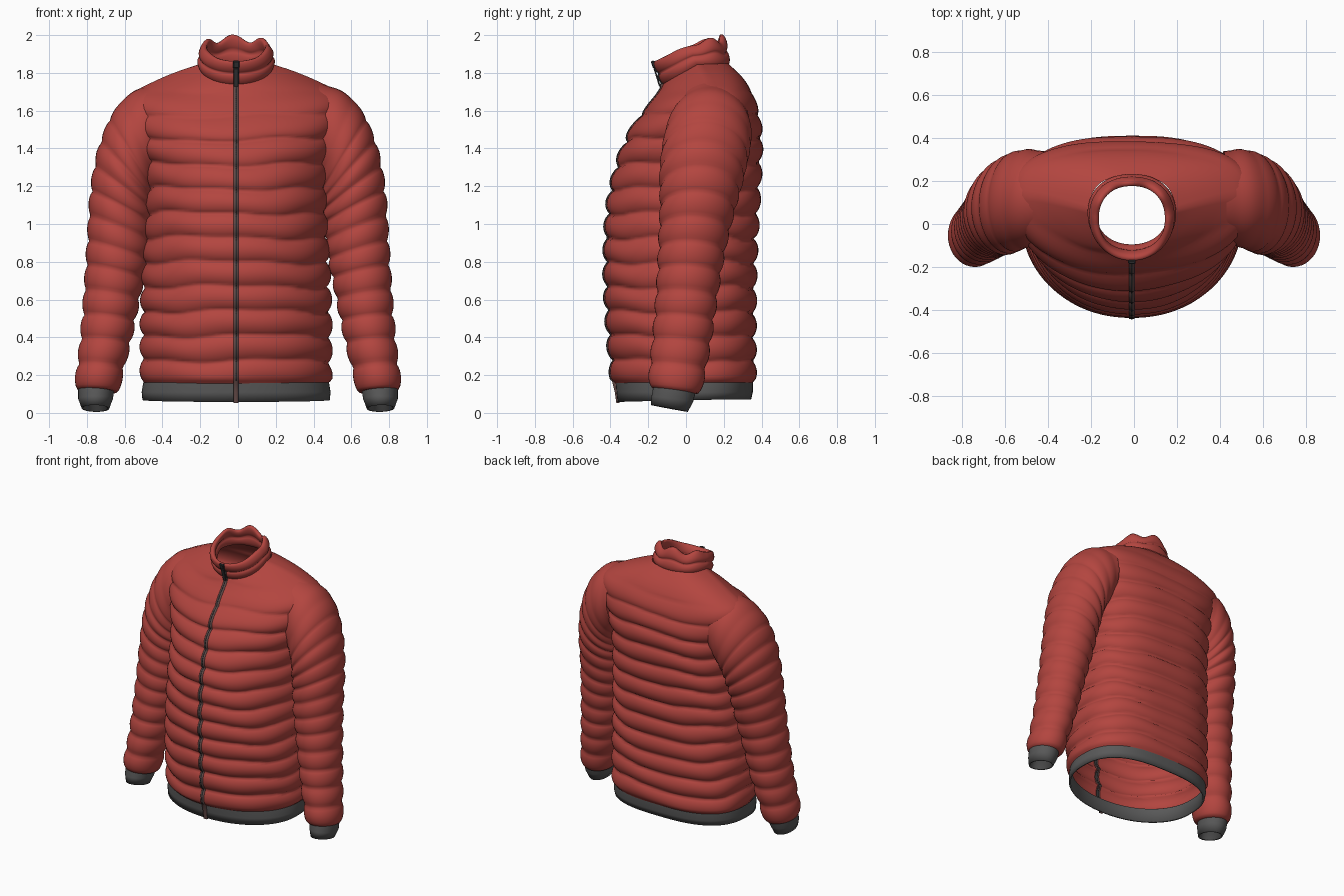
import bpy, bmesh, math
from mathutils import Vector, Matrix

if "Cube" in bpy.data.objects:
    bpy.data.objects.remove(bpy.data.objects["Cube"], do_unlink=True)


def material(name, rgb):
    m = bpy.data.materials.new(name)
    m.use_nodes = True
    m.diffuse_color = (*rgb, 1)
    bsdf = m.node_tree.nodes["Principled BSDF"]
    bsdf.inputs["Base Color"].default_value = (*rgb, 1)
    bsdf.inputs["Roughness"].default_value = 0.7
    return m


RED = material("red quilted fabric", (0.45, 0.06, 0.05))
GREY = material("grey ribbing", (0.1, 0.1, 0.1))
TAPE = material("brown grey zip tape", (0.13, 0.07, 0.065))
DARK = material("dark metal", (0.035, 0.035, 0.037))
BODY_X = -0.01      # the body sits a touch off centre
PUFF = 0.13         # height of one quilted row


def finish(name, bm, mat, smooth=True):
    bmesh.ops.recalc_face_normals(bm, faces=bm.faces[:])
    for f in bm.faces:
        f.smooth = smooth
    me = bpy.data.meshes.new(name)
    bm.to_mesh(me)
    bm.free()
    me.materials.append(mat)
    ob = bpy.data.objects.new(name, me)
    bpy.context.collection.objects.link(ob)
    return ob


def loft(name, rings, mat, closed=True, cap_end=False):
    bm = bmesh.new()
    rows = [[bm.verts.new(p) for p in r] for r in rings]
    n = len(rows[0])
    for a, b in zip(rows, rows[1:]):
        for j in range(n if closed else n - 1):
            k = (j + 1) % n
            bm.faces.new((a[j], a[k], b[k], b[j]))
    if cap_end:
        bm.faces.new(rows[-1])
    return finish(name, bm, mat)


def sample(table, key):
    """Smooth interpolation of the table rows by their first column."""
    i = 0
    while i < len(table) - 2 and key > table[i + 1][0]:
        i += 1
    a, b = table[i], table[i + 1]
    p, q = table[max(i - 1, 0)], table[min(i + 2, len(table) - 1)]
    h = b[0] - a[0]
    t = (key - a[0]) / h
    out = []
    for c in range(1, len(a)):
        m0 = (b[c] - p[c]) / (b[0] - p[0]) * h
        m1 = (q[c] - a[c]) / (q[0] - a[0]) * h
        out.append((2*t**3 - 3*t**2 + 1) * a[c] + (t**3 - 2*t**2 + t) * m0
                   + (3*t**2 - 2*t**3) * b[c] + (t**3 - t**2) * m1)
    return out


def puff(phase):
    return abs(math.sin(math.pi * phase)) ** 0.6


def body_ring(zs, w, ys, yf, zf, yb, zb, bulge=None, back_pow=2.7, n=96):
    """Ring through a front, a back and two side points; starts at front centre."""
    pts = []
    for j in range(n):
        a = 2 * math.pi * j / n - math.pi / 2
        c, s = math.cos(a), math.sin(a)
        e = 2 / (2.1 if s < 0 else back_pow)
        depth, zc = (ys - yf, zf) if s < 0 else (yb - ys, zb)
        k = abs(s) ** e
        z = zs + (zc - zs) * k
        grow = bulge(z, a) if bulge else 0
        x = math.copysign(abs(c) ** e, c) * w + grow * c
        y = ys + math.copysign(k, s) * depth + grow * s
        pts.append(Vector((x + BODY_X, y, z)))
    return pts


# Torso: side height, half width, side y, front y/z, back y/z
TORSO = [
    (0.145, 0.480, 0.02, -0.365, 0.145, 0.345, 0.145),
    (0.50, 0.480, 0.02, -0.395, 0.50, 0.345, 0.50),
    (0.80, 0.470, 0.03, -0.405, 0.80, 0.35, 0.80),
    (1.10, 0.455, 0.05, -0.390, 1.10, 0.365, 1.10),
    (1.30, 0.460, 0.07, -0.350, 1.29, 0.375, 1.30),
    (1.50, 0.510, 0.09, -0.290, 1.46, 0.38, 1.50),
    (1.62, 0.545, 0.12, -0.235, 1.56, 0.37, 1.60),
    (1.70, 0.530, 0.13, -0.185, 1.63, 0.35, 1.68),
    (1.76, 0.420, 0.12, -0.150, 1.68, 0.315, 1.75),
    (1.81, 0.300, 0.09, -0.130, 1.72, 0.265, 1.81),
    (1.845, 0.195, 0.06, -0.115, 1.745, 0.22, 1.85),
]


def torso_bulge(z, a):
    wobble = 0.010 * math.sin(3 * a + 5 * z) + 0.005 * math.sin(7 * a + 9 * z)
    fade = min(1, max(0.12, (1.78 - z) / 0.33))
    lift = min(1, max(0, (z - 0.145) / 0.03))
    return 0.031 * fade * lift * puff((z + wobble * lift - 0.145) / PUFF)


steps = 140
torso = []
for i in range(steps + 1):
    zs = 0.145 + (1.845 - 0.145) * i / steps
    torso.append(body_ring(zs, *sample(TORSO, zs), bulge=torso_bulge))
loft("torso", torso, RED)

# Hem band with a folded inner lip
loft("hem_band", [
    body_ring(0.16, 0.492, 0.02, -0.372, 0.16, 0.355, 0.16),
    body_ring(0.11, 0.500, 0.01, -0.368, 0.11, 0.354, 0.11),
    body_ring(0.068, 0.496, 0.0, -0.362, 0.058, 0.345, 0.072),
    body_ring(0.070, 0.484, 0.0, -0.350, 0.060, 0.333, 0.074),
    body_ring(0.16, 0.475, 0.02, -0.355, 0.16, 0.335, 0.16)], GREY)

# Stand collar: two soft rows outside, a rolled rim, lining inside
COLLAR = [
    (0.0, 1.835, 0.190, 0.06, -0.112, 1.735, 0.222, 1.840),
    (0.5, 1.890, 0.190, 0.04, -0.138, 1.797, 0.212, 1.910),
    (1.0, 1.950, 0.172, 0.02, -0.165, 1.862, 0.195, 1.982),
]
collar = []
for i in range(21):
    t = i / 20
    grow = 0.014 * puff(2 * t)
    collar.append(body_ring(*sample(COLLAR, t), bulge=lambda z, a: grow, back_pow=2.2))
for i in range(13):
    t = 1 - i / 12
    grow = -0.014 - 0.012 * puff(2 * t)
    collar.append(body_ring(*sample(COLLAR, t), bulge=lambda z, a: grow, back_pow=2.2))
for ring in collar:      # slight ripple along the rim
    for j, p in enumerate(ring):
        a = 2 * math.pi * j / len(ring)
        p.z += 0.008 * (1 - math.cos(a)) * math.sin(6 * a + 1) * max(0, (p.z - 1.85) / 0.1)
loft("collar", collar, RED)

# Zip tape follows the front centre line from the hem to the collar rim
line = [Vector((BODY_X, -0.364, 0.052)), Vector((BODY_X, -0.372, 0.11))]
line += [r[0] for r in torso[2:-3]] + [r[0] for r in collar[2:21]]


def strip(name, path, half, out, mat):
    rows = []
    for p in path:
        rows.append([p + Vector((x, y, 0)) for x, y in
                     ((-half, 0.012), (-half, -out), (half, -out), (half, 0.012))])
    loft(name, rows, mat, closed=False)


strip("zip_tape", line, 0.013, 0.005, TAPE)
strip("zip_teeth", line[2:], 0.004, 0.008, DARK)
strip("zip_collar_tape", [r[0] for r in collar[1:21]], 0.014, 0.007, DARK)


def box(name, loc, size, tilt, mat):
    bm = bmesh.new()
    bmesh.ops.create_cube(bm, size=1, matrix=Matrix.Translation(loc)
                          @ Matrix.Rotation(tilt, 4, "X") @ Matrix.Diagonal((*size, 1)))
    bmesh.ops.bevel(bm, geom=bm.edges[:], offset=min(size) * 0.25, affect="EDGES")
    finish(name, bm, mat, smooth=False)


box("zip_slider", (BODY_X, -0.172, 1.845), (0.034, 0.018, 0.04), 0.35, DARK)
box("zip_pull", (BODY_X, -0.153, 1.775), (0.026, 0.008, 0.10), 0.3, DARK)

# Sleeve: distance, outer x/z, inner x/z, centre y, half depth
SLEEVE = [
    (0.00, 0.43, 1.745, 0.40, 1.30, 0.13, 0.205),
    (0.12, 0.56, 1.695, 0.42, 1.25, 0.12, 0.225),
    (0.26, 0.655, 1.59, 0.44, 1.20, 0.105, 0.225),
    (0.45, 0.722, 1.42, 0.455, 1.13, 0.085, 0.210),
    (0.67, 0.765, 1.20, 0.465, 1.03, 0.065, 0.188),
    (0.92, 0.782, 0.95, 0.485, 0.85, 0.035, 0.165),
    (1.17, 0.797, 0.70, 0.525, 0.65, 0.010, 0.150),
    (1.47, 0.820, 0.40, 0.580, 0.38, -0.022, 0.140),
    (1.67, 0.843, 0.20, 0.630, 0.18, -0.050, 0.130),
    (1.74, 0.850, 0.125, 0.640, 0.11, -0.058, 0.122),
]


def sleeve_ring(side, xo, zo, xi, zi, yc, hy, grow=0.0, tilt=0.0, n=40):
    mid = Vector(((xo + xi) / 2, yc, (zo + zi) / 2))
    axis = Vector(((xo - xi) / 2, 0, (zo - zi) / 2))
    axis *= 1 + grow / axis.length
    pts = []
    for j in range(n):
        a = 2 * math.pi * j / n
        p = mid + axis * math.cos(a) + Vector((0, hy + grow, -tilt)) * math.sin(a)
        pts.append(Vector((p.x * side, p.y, p.z)))
    return pts


for side, label in ((1, "left"), (-1, "right")):
    rings = []
    for i in range(113):
        s = 1.74 * i / 112
        fade = min(1, max(0.15, (s - 0.1) / 0.4))
        grow = 0.019 * fade * puff((1.74 - s) / PUFF)
        rings.append(sleeve_ring(side, *sample(SLEEVE, s), grow, 0.015 * s / 1.74))
    # gathered end turning in to the cuff
    rings.append(sleeve_ring(side, 0.835, 0.12, 0.665, 0.11, -0.062, 0.10, 0, 0.015))
    loft(label + "_sleeve", rings, RED)
    loft(label + "_cuff", [
        sleeve_ring(side, 0.846, 0.135, 0.655, 0.125, -0.060, 0.112, 0, 0.015),
        sleeve_ring(side, 0.846, 0.075, 0.662, 0.075, -0.072, 0.110, 0, 0.015),
        sleeve_ring(side, 0.828, 0.025, 0.682, 0.022, -0.088, 0.098, 0, 0.018),
        sleeve_ring(side, 0.818, 0.027, 0.692, 0.024, -0.088, 0.088, 0, 0.018),
        sleeve_ring(side, 0.822, 0.09, 0.685, 0.09, -0.075, 0.090, 0, 0.015),
    ], GREY, cap_end=True)
